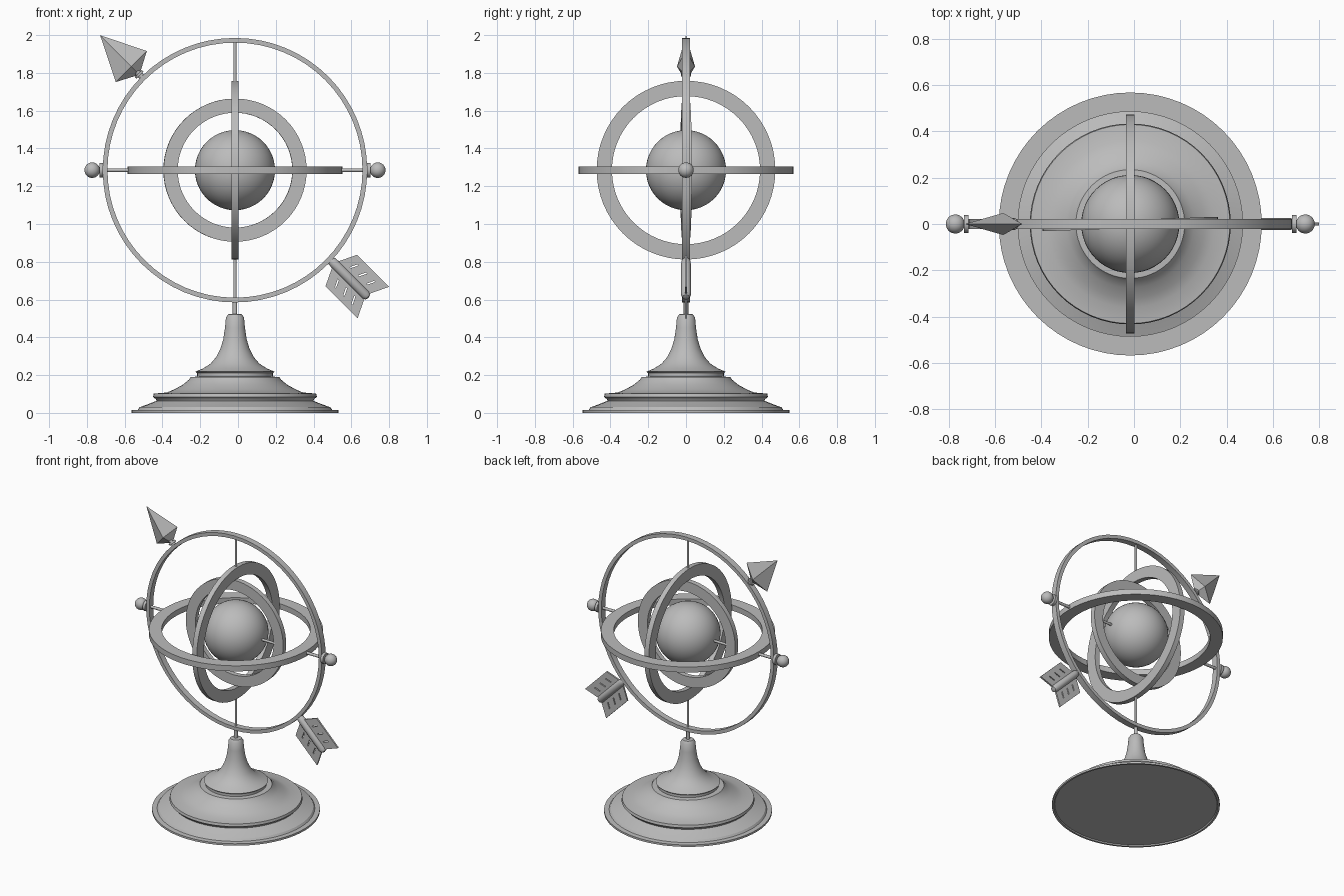
import bpy, bmesh, math
from mathutils import Matrix, Vector

if "Cube" in bpy.data.objects:
    bpy.data.objects.remove(bpy.data.objects["Cube"], do_unlink=True)

grey = bpy.data.materials.new("stone_grey")
grey.use_nodes = True
COLOUR = (0.5, 0.5, 0.5, 1)
grey.diffuse_color = COLOUR
bsdf = next(n for n in grey.node_tree.nodes if n.type == 'BSDF_PRINCIPLED')
bsdf.inputs["Base Color"].default_value = COLOUR

CENTRE = Matrix.Translation((-0.016, 0, 1.285))


def turn(axis, degrees):
    return Matrix.Rotation(math.radians(degrees), 4, axis)


def finish(name, bm, matrix, smooth=True):
    bmesh.ops.remove_doubles(bm, verts=bm.verts, dist=1e-5)
    bm.transform(matrix)
    bmesh.ops.recalc_face_normals(bm, faces=bm.faces)
    mesh = bpy.data.meshes.new(name)
    bm.to_mesh(mesh)
    bm.free()
    mesh.materials.append(grey)
    obj = bpy.data.objects.new(name, mesh)
    bpy.context.collection.objects.link(obj)
    if smooth:
        bpy.ops.object.select_all(action='DESELECT')
        obj.select_set(True)
        bpy.context.view_layer.objects.active = obj
        bpy.ops.object.shade_smooth_by_angle(angle=math.radians(32))
    return obj


def lathe(name, profile, matrix, segments=48, closed=False, smooth=True):
    """Revolve (radius, height) points about local z."""
    bm = bmesh.new()
    columns = []
    for i in range(segments):
        a = math.tau * i / segments
        columns.append([bm.verts.new((r * math.cos(a), r * math.sin(a), z))
                        for r, z in profile])
    count = len(profile)
    for i, here in enumerate(columns):
        there = columns[(i + 1) % segments]
        for j in range(count if closed else count - 1):
            k = (j + 1) % count
            bm.faces.new((here[j], there[j], there[k], here[k]))
    return finish(name, bm, matrix, smooth)


def ring(name, inner, outer, half, rotation, segments=64):
    profile = [(inner, -half), (outer, -half), (outer, half), (inner, half)]
    return lathe(name, profile, CENTRE @ rotation, segments, closed=True)


def rod(name, radius, start, end, rotation, segments=12):
    profile = [(0, start), (radius, start), (radius, end), (0, end)]
    return lathe(name, profile, CENTRE @ rotation, segments)


# Turned pedestal
lathe("pedestal", [
    (0, 0.008), (0.53, 0.008), (0.535, 0), (0.548, 0), (0.548, 0.014),
    (0.515, 0.016), (0.505, 0.03), (0.46, 0.046), (0.425, 0.06),
    (0.415, 0.064), (0.42, 0.074), (0.434, 0.084), (0.43, 0.102),
    (0.36, 0.108), (0.32, 0.125), (0.275, 0.15), (0.245, 0.175),
    (0.235, 0.19), (0.2, 0.192), (0.2, 0.21), (0.21, 0.218),
    (0.17, 0.235), (0.13, 0.26), (0.1, 0.295), (0.077, 0.34),
    (0.062, 0.39), (0.053, 0.45), (0.048, 0.505), (0.036, 0.522), (0, 0.525),
], Matrix.Translation((-0.016, 0, 0)), 64)

# Nested rings
ring("outer_ring", 0.675, 0.7, 0.022, turn('X', 90))
ring("horizon_ring", 0.485, 0.568, 0.02, Matrix())
ring("side_ring", 0.392, 0.473, 0.018, turn('Y', 90))
ring("inner_ring", 0.304, 0.379, 0.018, turn('Z', 2) @ turn('X', 90))

# Globe
bm = bmesh.new()
bmesh.ops.create_uvsphere(bm, u_segments=48, v_segments=24, radius=0.212)
finish("globe", bm, CENTRE)

# Rods, collars and knobs
rod("upper_rod", 0.008, 0.46, 0.685, Matrix())
rod("lower_rod", 0.008, -0.685, -0.46, Matrix())
rod("stem", 0.012, -0.78, -0.69, Matrix())
for side, angle in (("left", 90), ("right", -90)):
    rotation = turn('Y', angle)
    rod(side + "_globe_pin", 0.009, 0.2, 0.315, rotation)
    rod(side + "_rod", 0.01, 0.55, 0.735, rotation)
    rod(side + "_collar", 0.038, 0.699, 0.718, rotation, 24)
    bm = bmesh.new()
    bmesh.ops.create_uvsphere(bm, u_segments=24, v_segments=16, radius=0.041)
    finish(side + "_knob", bm,
           CENTRE @ rotation @ Matrix.Translation((0, 0, 0.756)))

# Faceted arrow head on a short neck
head_turn = turn('Y', -45)
lathe("arrow_head", [(0, 0.715), (0.116, 0.776), (0, 1.01)],
      CENTRE @ head_turn @ Matrix.Diagonal((1, 0.41, 1, 1)), 4, smooth=False)
rod("arrow_neck", 0.016, 0.69, 0.745, head_turn)
rod("arrow_neck_collar", 0.026, 0.71, 0.724, head_turn)

# Fletching: a shaft with swept, slit vanes
tail_turn = turn('Y', 135) @ Matrix.Translation((-0.022, 0, 0))
lathe("tail_shaft", [(0, 0.69), (0.018, 0.692), (0.024, 0.705), (0.026, 0.73),
                     (0.026, 0.955), (0.018, 0.972), (0, 0.978)],
      CENTRE @ tail_turn, 16)


def plate(bm, x0, x1, z0, z1, side):
    """Slanted thin plate; z grows with distance from the shaft."""
    sweep = 0.48
    corners = [(x0, z0), (x1, z0), (x1, z1), (x0, z1)]
    loops = [[bm.verts.new((side * x, y, z + sweep * x)) for x, z in corners]
             for y in (-0.006, 0.006)]
    bm.faces.new(loops[0])
    bm.faces.new(loops[1])
    for i in range(4):
        j = (i + 1) % 4
        bm.faces.new((loops[0][i], loops[0][j], loops[1][j], loops[1][i]))


START, LENGTH, BARBS, SLIT = 0.717, 0.24, 4, 0.008
for name, side in (("upper_vane", -1), ("lower_vane", 1)):
    bm = bmesh.new()
    plate(bm, 0, 0.045, START, START + LENGTH, side)
    plate(bm, 0.085, 0.118, START, START + LENGTH, side)
    step = (LENGTH + SLIT) / BARBS
    for i in range(BARBS):
        z = START + i * step
        plate(bm, 0.045, 0.085, z, z + step - SLIT, side)
    finish(name, bm, CENTRE @ tail_turn, smooth=False)
